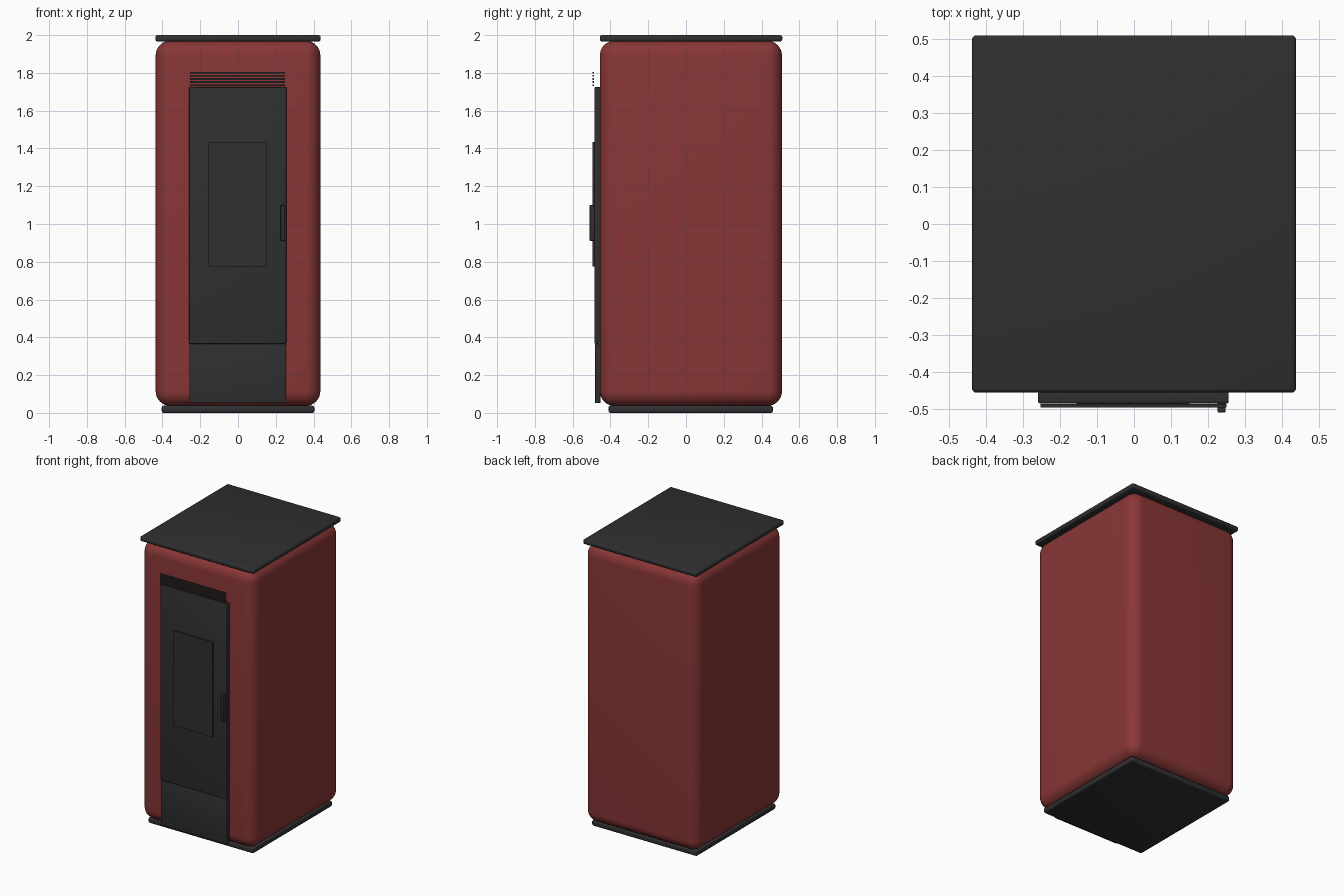
import bpy, bmesh, math

if "Cube" in bpy.data.objects:
    bpy.data.objects.remove(bpy.data.objects["Cube"])


def material(name, rgb):
    m = bpy.data.materials.new(name)
    m.diffuse_color = (*rgb, 1.0)
    m.use_nodes = True
    m.node_tree.nodes["Principled BSDF"].inputs["Base Color"].default_value = m.diffuse_color
    return m


RED = material("dark red enamel", (0.25, 0.037, 0.037))
BLACK = material("charcoal metal", (0.029, 0.029, 0.029))


def box(name, x, y, z, mat, bevel=0.0, segments=3):
    """Box given by its min/max on each axis, with rounded edges."""
    bm = bmesh.new()
    bmesh.ops.create_cube(bm, size=1.0)
    for v in bm.verts:
        v.co = [r[0] + (c + 0.5) * (r[1] - r[0]) for c, r in zip(v.co, (x, y, z))]
    if bevel:
        bmesh.ops.bevel(bm, geom=bm.edges[:], offset=bevel, segments=segments,
                        profile=0.5, affect='EDGES')
    me = bpy.data.meshes.new(name)
    bm.to_mesh(me)
    bm.free()
    me.materials.append(mat)
    ob = bpy.data.objects.new(name, me)
    bpy.context.collection.objects.link(ob)
    bpy.ops.object.select_all(action='DESELECT')
    ob.select_set(True)
    bpy.context.view_layer.objects.active = ob
    bpy.ops.object.shade_smooth_by_angle(angle=math.radians(40))
    return ob


# rounded cabinet with top and base plates
box("cabinet", (-0.436, 0.436), (-0.456, 0.508), (0.037, 1.97), RED, 0.078, 8)
box("top_plate", (-0.438, 0.438), (-0.456, 0.51), (1.966, 2.0), BLACK, 0.012)
box("base_plate", (-0.404, 0.404), (-0.41, 0.46), (0.0, 0.038), BLACK, 0.01)

# door and ash drawer front
box("door", (-0.259, 0.256), (-0.485, -0.453), (0.366, 1.725), BLACK, 0.005)
box("ash_drawer", (-0.257, 0.254), (-0.481, -0.453), (0.052, 0.366), BLACK, 0.003)

# window pane, a thin plate on the door
box("window_pane", (-0.155, 0.15), (-0.494, -0.484), (0.775, 1.435), BLACK)

# door handle
box("door_handle", (0.226, 0.247), (-0.51, -0.483), (0.91, 1.1), BLACK, 0.004)

# vent slats above the door
for i in range(5):
    z = 1.735 + i * 0.0165
    box(f"vent_slat_{i + 1}", (-0.253, 0.25), (-0.496, -0.486), (z - 0.0045, z + 0.0045), BLACK)
